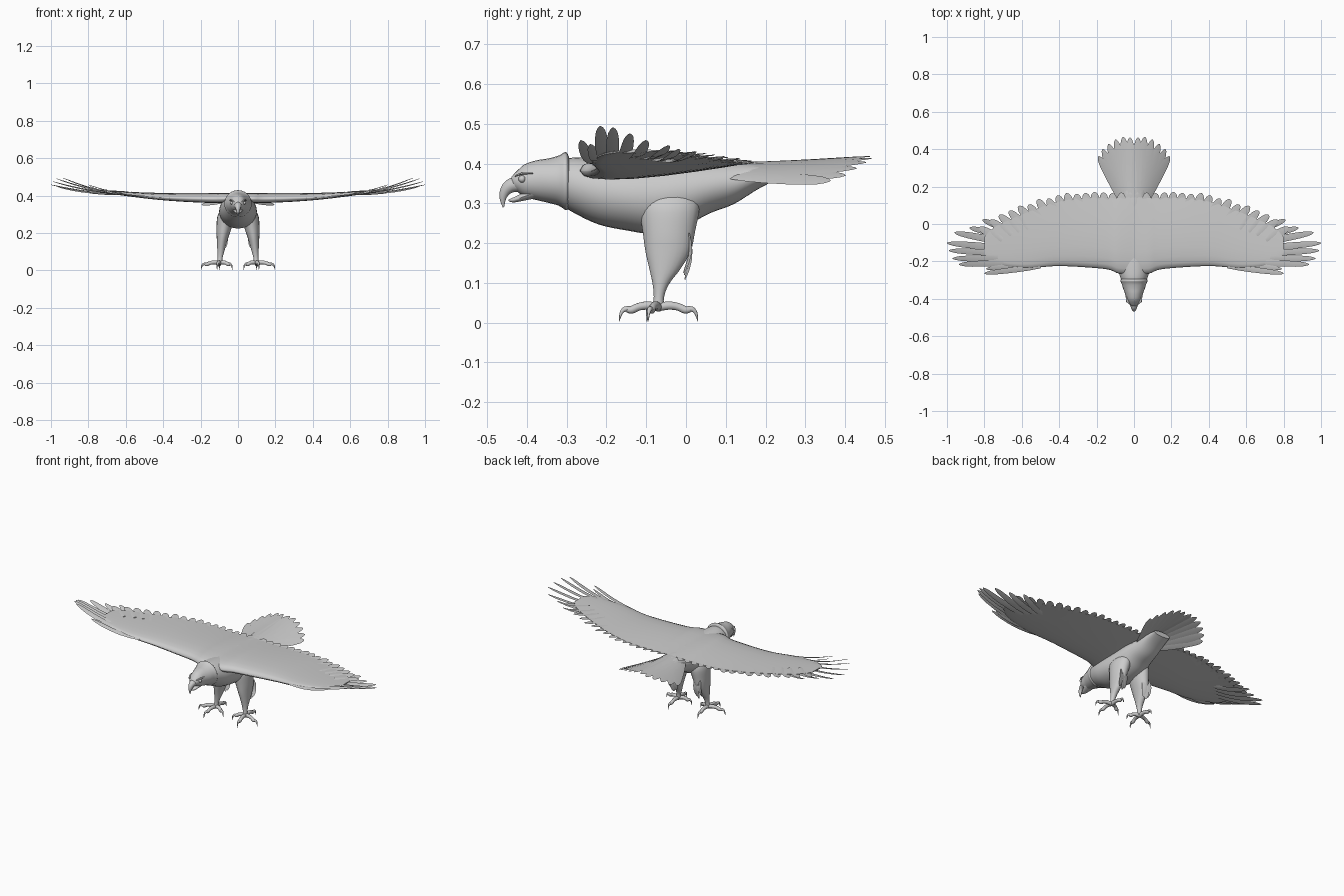
import bpy, bmesh, math, random
from mathutils import Vector

if "Cube" in bpy.data.objects:
    bpy.data.objects.remove(bpy.data.objects["Cube"])

X, Y, Z = Vector((1, 0, 0)), Vector((0, 1, 0)), Vector((0, 0, 1))
random.seed(3)


def finish(name, bm, mirror=False, angle=50):
    bmesh.ops.recalc_face_normals(bm, faces=bm.faces[:])
    me = bpy.data.meshes.new(name)
    bm.to_mesh(me)
    bm.free()
    ob = bpy.data.objects.new(name, me)
    bpy.context.collection.objects.link(ob)
    bpy.ops.object.select_all(action='DESELECT')
    bpy.context.view_layer.objects.active = ob
    ob.select_set(True)
    bpy.ops.object.shade_smooth_by_angle(angle=math.radians(angle))
    if mirror:
        ob.modifiers.new("mirror", 'MIRROR').merge_threshold = 0.0005
    return ob


def spline(rows, k=4):
    """Catmull-Rom interpolation through rows of numbers"""
    out = []
    for i in range(len(rows) - 1):
        p0, p1, p2, p3 = (rows[max(0, min(len(rows) - 1, j))] for j in range(i - 1, i + 3))
        for s in range(k):
            t = s / k
            out.append([0.5 * (2 * b + (c - a) * t + (2 * a - 5 * b + 4 * c - d) * t * t
                               + (3 * b - a - 3 * c + d) * t ** 3)
                        for a, b, c, d in zip(p0, p1, p2, p3)])
    return out + [list(rows[-1])]


def skin(bm, rings, cap_start=True):
    vs = [[bm.verts.new(p) for p in r] for r in rings]
    n = len(vs[0])
    for a, b in zip(vs, vs[1:]):
        for i in range(n):
            bm.faces.new((a[i], a[(i + 1) % n], b[(i + 1) % n], b[i]))
    bm.faces.new(vs[-1])
    if cap_start:
        bm.faces.new(vs[0])


def loft(bm, rows, side, up=None, n=20, k=4):
    """Elliptic loft, rows = x, y, z, side radius, up radius"""
    rows = spline(rows, k)
    rings = []
    for i, r in enumerate(rows):
        u = up
        if u is None:
            a, b = rows[max(i - 1, 0)], rows[min(i + 1, len(rows) - 1)]
            u = side.cross(Vector(b[:3]) - Vector(a[:3])).normalized()
        c = Vector(r[:3])
        rings.append([c + side * r[3] * math.cos(2 * math.pi * j / n)
                      + u * r[4] * math.sin(2 * math.pi * j / n) for j in range(n)])
    skin(bm, rings)


def feather(bm, root, tip, width, sag=0.0, tilt=0.0, up=Z, thick=0.003, bow=0.0):
    """Thin blade with a raised shaft, rounded tip, upward curve and sideways bow"""
    root, tip = Vector(root), Vector(tip)
    d = tip - root
    side = (d.cross(up).normalized() + up * tilt).normalized()
    nrm = side.cross(d).normalized()
    rings = []
    for t, w in ((0, .6), (.2, .9), (.4, 1), (.6, 1), (.78, .9), (.9, .7), (.97, .4), (1, .1)):
        curve = math.sin(math.pi * t)
        c = root + d * t - up * sag * curve + side * bow * curve
        s = side * width * w / 2
        h = nrm * thick * (1.1 - t * .7)
        rings.append([c - s, c + h, c + s, c - h])
    skin(bm, rings)


# body
bm = bmesh.new()
loft(bm, [(0, y, z, rx, rz) for y, z, rx, rz in (
    (-.31, .352, .062, .058), (-.28, .345, .075, .070), (-.22, .330, .092, .083),
    (-.15, .320, .100, .088), (-.08, .316, .100, .092), (0, .328, .094, .083),
    (.06, .341, .085, .066), (.12, .352, .074, .054), (.18, .368, .066, .033),
    (.24, .380, .055, .014))], X, Z, 28)
finish("body", bm)

# head with flared neck collar
bm = bmesh.new()
loft(bm, [(0, y, z, rx, rz) for y, z, rx, rz in (
    (-.438, .353, .014, .014), (-.428, .355, .026, .023), (-.405, .357, .038, .041),
    (-.375, .358, .047, .050), (-.345, .357, .058, .056), (-.320, .357, .066, .063),
    (-.302, .356, .073, .073), (-.294, .352, .066, .064))], X, Z, 24)
finish("head", bm)

# hooked upper beak and lower beak
bm = bmesh.new()
loft(bm, [(0, -.405, .348, .030, .020), (0, -.435, .346, .020, .019), (0, -.452, .334, .014, .015),
          (0, -.460, .314, .008, .009), (0, -.459, .290, .001, .002)], X, n=14)
finish("upper_beak", bm)
bm = bmesh.new()
loft(bm, [(0, -.385, .325, .030, .014), (0, -.415, .314, .020, .009), (0, -.435, .308, .011, .006),
          (0, -.446, .308, .003, .002)], X, n=14)
finish("lower_beak", bm)

# eyes and brow ridges
bm = bmesh.new()
bmesh.ops.create_uvsphere(bm, u_segments=14, v_segments=8, radius=.009)
bmesh.ops.translate(bm, vec=(.034, -.412, .361), verts=bm.verts[:])
finish("eye", bm, True)
bm = bmesh.new()
loft(bm, [(.022, -.430, .368, .003, .002), (.034, -.415, .374, .006, .003),
          (.042, -.385, .376, .003, .002)], X, Z, 10)
finish("brow", bm, True)

# wing surface: x, leading y, trailing y, height, half thickness
STATIONS = spline([(0, -.265, .145, .384, .025), (.08, -.265, .14, .382, .031), (.14, -.243, .14, .381, .030),
                   (.28, -.230, .14, .384, .026), (.42, -.225, .115, .390, .020), (.55, -.235, .07, .401, .014),
                   (.66, -.228, .025, .413, .009), (.75, -.205, -.020, .424, .005), (.80, -.165, -.07, .430, .003)], 4)
CHORD = (0, .02, .07, .16, .3, .5, .7, .87, 1)


def wing_section(s):
    x, le, te, z, th = s

    def point(u, sign):
        h = th * 3.4 * (math.sqrt(u) - u) * (.9 if sign < 0 else 1) + .0015
        return Vector((x, le + (te - le) * u, z + .018 * u * min(1, th / .02) + sign * h))
    return [point(u, 1) for u in CHORD] + [point(u, -1) for u in reversed(CHORD)]


bm = bmesh.new()
skin(bm, [wing_section(s) for s in STATIONS], False)
finish("wing", bm, True)

# trailing wing feathers, fanning outwards towards the tip
bm = bmesh.new()
COUNT = 17
for i in range(COUNT):
    x = .02 + .755 * i / (COUNT - 1)
    s = min(STATIONS, key=lambda q: abs(q[0] - x))
    a = math.radians(90 - 62 * (x / .78) ** 1.5)
    d = Vector((math.cos(a), math.sin(a), 0))
    z = s[3] + .018 * min(1, s[4] / .02)
    reach = .026 + .055 * x * x + random.uniform(-.005, .005)
    tip = Vector((x, s[2], z + .002)) + d * reach
    feather(bm, tip - d * .14 - Z * .004, tip, .054 - .014 * x, .002, -.12)
finish("trailing_feathers", bm, True, 35)

# spread wing tip feathers
bm = bmesh.new()
for root, tip, w in (
        ((.50, -.228, .400), (.80, -.264, .458), .030),
        ((.56, -.215, .405), (.79, -.240, .448), .028),
        ((.62, -.205, .410), (.935, -.216, .494), .034),
        ((.62, -.185, .413), (.970, -.184, .490), .034),
        ((.62, -.160, .415), (.990, -.142, .475), .034),
        ((.62, -.135, .415), (1.00, -.102, .458), .036),
        ((.62, -.110, .415), (.960, -.046, .445), .038),
        ((.62, -.080, .413), (.880, -.020, .436), .036),
        ((.60, -.060, .412), (.810, .022, .430), .036)):
    feather(bm, root, tip, w, .014, -.2)
finish("wing_tip_feathers", bm, True, 35)

# tail fan, arched so the outer feathers hang lower
bm = bmesh.new()
for i, (x, y, z) in enumerate(((.022, .462, .418), (.058, .466, .413), (.098, .452, .403),
                               (.135, .428, .388), (.168, .400, .370), (.190, .362, .356))):
    feather(bm, (.008 + .010 * i, .11, .400 - .006 * i), (x, y, z), .054, .003,
            -.12 - .09 * i, bow=-.001 * i)
finish("tail_feathers", bm, True, 35)

# feathered legs
bm = bmesh.new()
loft(bm, [(.056, -.045, .325, .034, .072), (.064, -.042, .290, .046, .076), (.074, -.043, .230, .041, .066),
          (.082, -.045, .180, .032, .057), (.088, -.053, .135, .024, .039), (.092, -.063, .098, .018, .021),
          (.096, -.068, .065, .013, .013), (.098, -.070, .035, .013, .015)], X, Y, 20)
finish("leg", bm, True)

# ragged feathers behind the legs
bm = bmesh.new()
for x, y, z in ((.070, -.004, .120), (.085, -.003, .108), (.100, -.006, .125)):
    feather(bm, (x - .004, .006, .225), (x, y, z), .030, -.010, .3, Y)
finish("leg_tuft", bm, True, 35)

# toes and curved claws
toes, claws = bmesh.new(), bmesh.new()
FOOT = Vector((.099, -.070, 0))
for tx, ty in ((.112, -.168), (.198, -.095), (.030, -.098), (.100, .030)):
    d = Vector((tx, ty, 0)) - FOOT
    side = d.cross(Z).normalized()

    def along(t, z, r, rv=None):
        return (*(FOOT + d * t + Z * z), r, rv or r)
    loft(toes, [along(-.05, .038, .011), along(.25, .043, .011), along(.5, .040, .009, .010),
                along(.68, .032, .010), along(.80, .033, .007)], side, n=10, k=3)
    loft(claws, [along(.70, .034, .007), along(.85, .034, .0065), along(.95, .024, .004),
                 along(1, .003, .0008)], side, n=8, k=3)
finish("toes", toes, True)
finish("claws", claws, True)
